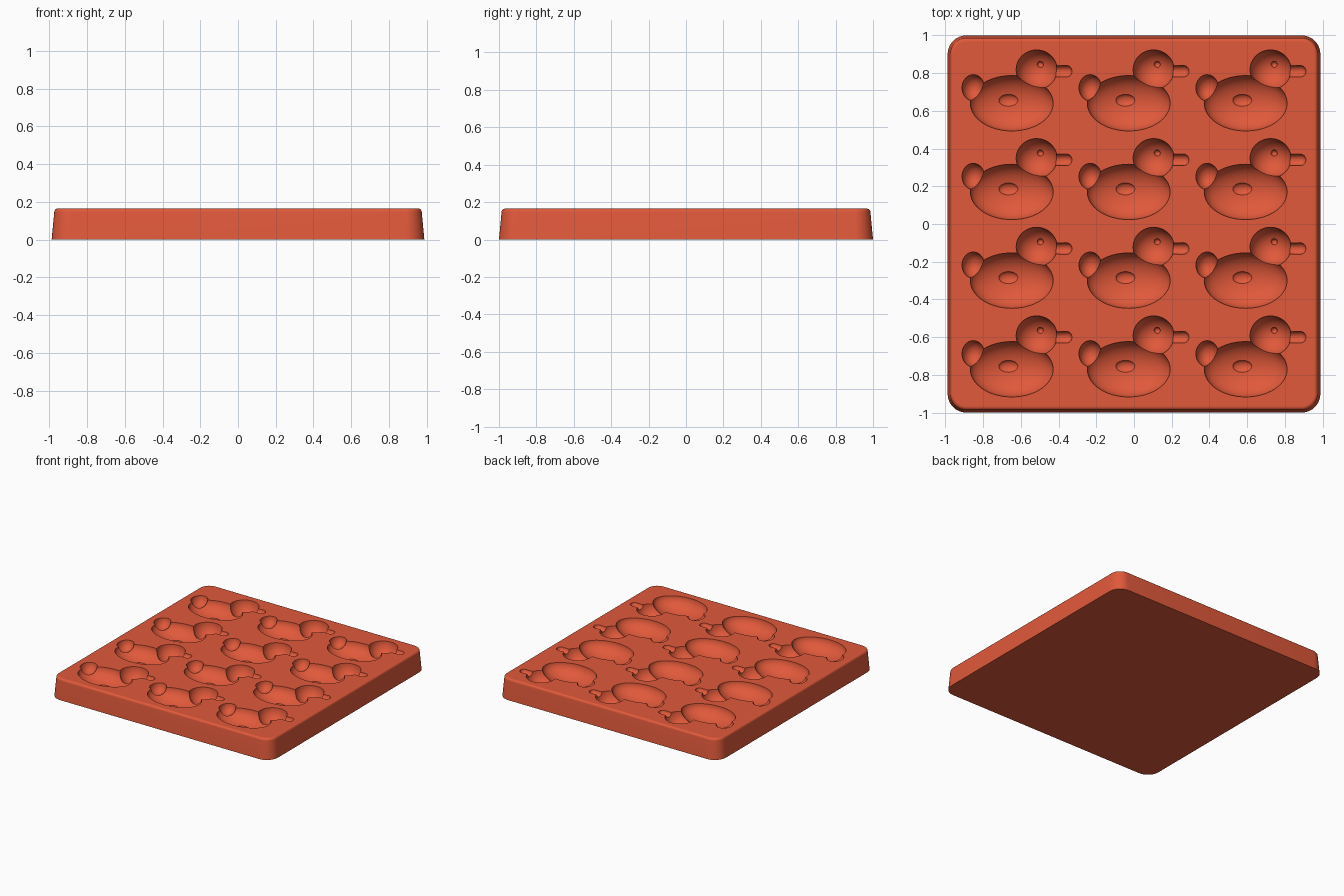
import bpy, bmesh, math
from mathutils import Matrix, Vector

cube = bpy.data.objects.get("Cube")
if cube:
    bpy.data.objects.remove(cube)

HALF_X, HALF_Y, TOP = 0.988, 1.0, 0.165
CORNER = 0.1


def link_object(name, bm):
    mesh = bpy.data.meshes.new(name)
    bmesh.ops.recalc_face_normals(bm, faces=bm.faces[:])
    bm.to_mesh(mesh)
    bm.free()
    obj = bpy.data.objects.new(name, mesh)
    bpy.context.collection.objects.link(obj)
    return obj


def rounded_loop(bm, inset, z, steps=10):
    """Ring of vertices around a rounded rectangle."""
    r = CORNER - inset
    ring = []
    for quarter, (sx, sy) in enumerate([(1, 1), (-1, 1), (-1, -1), (1, -1)]):
        for i in range(steps + 1):
            a = (quarter + i / steps) * math.pi / 2
            ring.append(bm.verts.new((sx * (HALF_X - CORNER) + r * math.cos(a),
                                      sy * (HALF_Y - CORNER) + r * math.sin(a), z)))
    return ring


def build_tray():
    """Tapered slab with rounded corners and a softened top edge."""
    bm = bmesh.new()
    edge = 0.018
    levels = [(0, 0)]
    for i in range(6):
        a = i / 5 * math.pi / 2
        levels.append((0.014 + edge * (1 - math.cos(a)), TOP - edge + edge * math.sin(a)))
    rings = [rounded_loop(bm, inset, z) for inset, z in levels]
    for low, high in zip(rings, rings[1:]):
        n = len(low)
        for i in range(n):
            j = (i + 1) % n
            bm.faces.new((low[i], low[j], high[j], high[i]))
    bm.faces.new(rings[0][::-1])
    bm.faces.new(rings[-1])
    return link_object("mould_tray", bm)


def build_cutters(name, centre, radii, segments=40, stretch=0):
    """One ellipsoid for each cavity; stretch pulls the -x half into a capsule."""
    bm = bmesh.new()
    for col in range(3):
        for row in range(4):
            offset = Vector((0.62 * col, -0.47 * row, 0))
            made = bmesh.ops.create_uvsphere(bm, u_segments=segments,
                                             v_segments=segments // 2, radius=1)["verts"]
            bmesh.ops.transform(bm, verts=made, matrix=Matrix.Diagonal((*radii, 1)))
            for v in made:
                if v.co.x < -1e-5:
                    v.co.x -= stretch
                v.co += Vector(centre) + offset
    obj = link_object(name, bm)
    obj.hide_render = True
    return obj


tray = build_tray()

# Bird-shaped cavities, cut in one part at a time
rim = TOP + 0.002
cutters = [
    build_cutters("body_cutter", (-0.648, 0.64, rim), (0.22, 0.147, 0.102), 56),
    build_cutters("head_cutter", (-0.516, 0.818, rim), (0.109, 0.105, 0.109), 44),
    build_cutters("tail_cutter", (-0.852, 0.722, rim), (0.06, 0.07, 0.07), 32),
    build_cutters("bill_cutter", (-0.358, 0.81, rim), (0.03, 0.031, 0.031), 24, 0.08),
    build_cutters("wing_cutter", (-0.665, 0.655, 0.073), (0.052, 0.033, 0.022), 28),
    build_cutters("eye_cutter", (-0.497, 0.846, 0.066), (0.017, 0.017, 0.02), 16),
]
for cutter in cutters:
    mod = tray.modifiers.new(cutter.name, "BOOLEAN")
    mod.operation = "DIFFERENCE"
    mod.solver = "EXACT"
    mod.object = cutter

# Bake the cuts and discard the cutters
bpy.context.view_layer.update()
cut = tray.evaluated_get(bpy.context.evaluated_depsgraph_get())
baked = bpy.data.meshes.new_from_object(cut)
tray.modifiers.clear()
tray.data = baked
for cutter in cutters:
    bpy.data.objects.remove(cutter)

# Single silicone colour
colour = (0.75, 0.1, 0.043, 1)
mat = bpy.data.materials.new("red_orange_silicone")
mat.use_nodes = True
mat.diffuse_color = colour
mat.node_tree.nodes["Principled BSDF"].inputs["Base Color"].default_value = colour
mat.node_tree.nodes["Principled BSDF"].inputs["Roughness"].default_value = 0.6
tray.data.materials.clear()
tray.data.materials.append(mat)

# Smooth cavities and corners, flat top and base
for o in bpy.context.selected_objects:
    o.select_set(False)
tray.select_set(True)
bpy.context.view_layer.objects.active = tray
bpy.ops.object.shade_smooth_by_angle(angle=math.radians(35))
for face in tray.data.polygons:
    face.material_index = 0
    if abs(face.normal.z) > 0.999 and (face.center.z > TOP - 0.001 or face.center.z < 0.001):
        face.use_smooth = False
